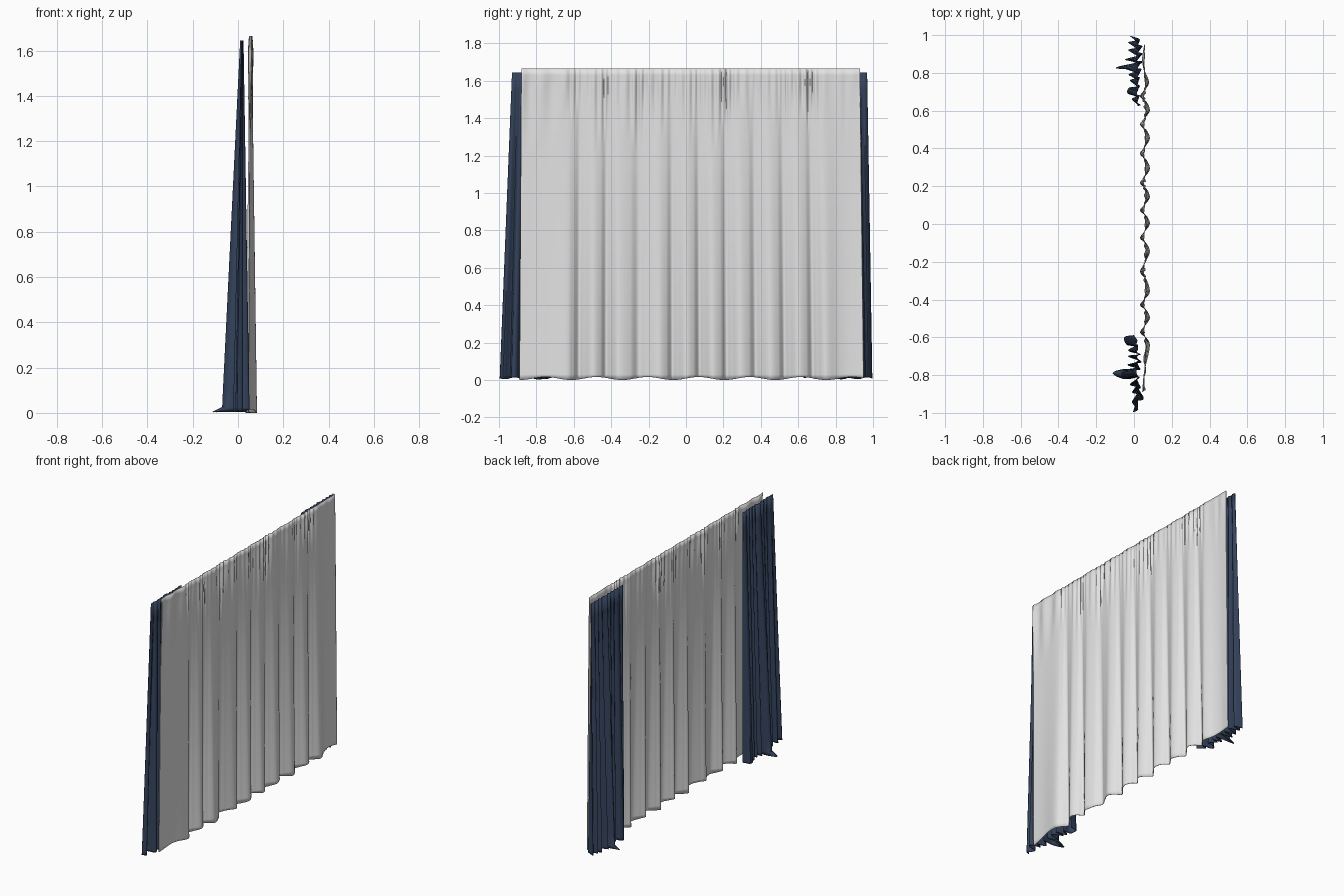
import bpy, math, random
from mathutils import Vector

if "Cube" in bpy.data.objects:
    bpy.data.objects.remove(bpy.data.objects["Cube"])

random.seed(4)


def material(name, rgb):
    m = bpy.data.materials.new(name)
    m.diffuse_color = (*rgb, 1)
    m.use_nodes = True
    m.node_tree.nodes["Principled BSDF"].inputs["Base Color"].default_value = m.diffuse_color
    return m


SHEER = material("sheer_white", (0.76, 0.76, 0.76))
NAVY = material("navy_cloth", (0.034, 0.055, 0.105))


def cloth(name, nu, heights, f, mat, angle):
    """Grid of cloth: f(u, z) gives a point, u runs 0..1 along the rail."""
    verts = [f(i / nu, z) for z in heights for i in range(nu + 1)]
    w = nu + 1
    faces = [(j * w + i, j * w + i + 1, (j + 1) * w + i + 1, (j + 1) * w + i)
             for j in range(len(heights) - 1) for i in range(nu)]
    me = bpy.data.meshes.new(name)
    me.from_pydata(verts, [], faces)
    me.materials.append(mat)
    ob = bpy.data.objects.new(name, me)
    bpy.context.collection.objects.link(ob)
    s = ob.modifiers.new("thickness", 'SOLIDIFY')
    s.thickness = 0.003
    s.offset = 0
    bpy.context.view_layer.objects.active = ob
    ob.select_set(True)
    bpy.ops.object.shade_smooth_by_angle(angle=math.radians(angle))
    ob.select_set(False)
    return ob


def spline(pts, t):
    """Catmull-Rom curve through pts, t in 0..1."""
    n = len(pts) - 1
    k = min(int(t * n), n - 1)
    s = t * n - k
    a, b, c, d = (Vector(pts[max(0, min(n, k + o))]) for o in (-1, 0, 1, 2))
    return 0.5 * (2 * b + (c - a) * s + (2 * a - 5 * b + 4 * c - d) * s * s
                  + (3 * b - a - 3 * c + d) * s ** 3)


# Sheer curtain: wide soft folds at the hem, tight gathers at the rail
TOP = 1.665
crests = [-0.65, -0.50, -0.36, -0.15, 0.0, 0.14, 0.29, 0.45, 0.60, 0.75]
hem = [(0.045, -0.89), (0.055, -0.78)]
for a, b in zip(crests, crests[1:]):
    hem += [(0.082, a), (0.066, a + 0.3 * (b - a)),
            (0.034, (a + b) / 2), (0.052, a + 0.7 * (b - a))]
hem += [(0.078, 0.75), (0.052, 0.82), (0.045, 0.88), (0.056, 0.95)]

gathers = [(random.uniform(38, 60), random.uniform(0, 6.28)) for _ in range(3)]
lengths = [random.uniform(0.15, 0.5) for _ in range(61)]


def sheer(u, z):
    t = max(0, z) / TOP
    p = spline(hem, u)
    y_top = -0.88 + 1.81 * (p.y + 0.89) / 1.84
    depth = 1 - 0.88 * t
    x = 0.056 + (p.x - 0.056) * depth
    y = p.y + (y_top - p.y) * t
    # pinched gathers fading downwards, each with its own length
    g = lengths[int(u * 60)] * (1 - u * 60 % 1) + lengths[min(60, int(u * 60) + 1)] * (u * 60 % 1)
    fade = max(0, 1 - (TOP - z) / g) * min(1, 0.35 + (TOP - z) / 0.12)
    w = sum(math.sin(2 * math.pi * f * u + q) for f, q in gathers) / 3
    x += 0.011 * fade * w
    # slightly uneven hem
    if z <= 0:
        z = 0.008 + 0.008 * math.sin(23 * y)
    return (x, y, z)


sheer_z = [0, 0.03, 0.2, 0.45, 0.7, 0.95] + [1.1 + i * (TOP - 1.1) / 16 for i in range(17)]
cloth("sheer_curtain", 480, sheer_z, sheer, SHEER, 40)


# Drapes: hem outlines as (x, y), drawn up to a narrow gathered band
left_hem = [(0.0, -0.59), (-0.05, -0.60), (-0.035, -0.64), (0.02, -0.64), (-0.03, -0.67),
            (0.035, -0.69), (-0.03, -0.70), (0.04, -0.73), (-0.03, -0.745), (0.035, -0.77),
            (-0.04, -0.77), (-0.07, -0.79), (-0.04, -0.82), (0.03, -0.81), (-0.02, -0.85),
            (0.035, -0.865), (-0.01, -0.89), (0.04, -0.905), (0.045, -0.93), (-0.01, -0.94),
            (0.02, -0.98), (-0.005, -0.995)]
right_hem = [(0.035, 0.63), (-0.01, 0.66), (0.03, 0.68), (-0.03, 0.69), (-0.025, 0.72),
             (0.03, 0.73), (-0.02, 0.76), (0.03, 0.775), (-0.025, 0.79), (0.04, 0.82),
             (-0.06, 0.825), (0.0, 0.85), (0.045, 0.86), (-0.04, 0.87), (0.045, 0.90),
             (-0.03, 0.92), (0.045, 0.94), (-0.03, 0.96), (0.03, 0.975), (-0.02, 0.995)]


def drape(name, outline, y0, y1, flare_y):
    top = 1.645

    def f(u, z):
        t = z / top
        p = spline(outline, u)
        a = 1 - t
        x = 0.02 + (p.x - 0.02) * (0.10 + 0.90 * a)
        y = p.y * a + (y0 + (y1 - y0) * u) * t
        # hem kicks outward where it meets the floor
        if z < 0.02:
            k = math.exp(-((p.y - flare_y) / 0.035) ** 2)
            x += min(0, p.x) * 0.6 * k
            z = 0.004 + 0.01 * (0.5 + 0.5 * math.sin(60 * p.y)) * (1 - k)
        return (x, y, z)

    zs = [0, 0.025, 0.1, 0.35, 0.7, 1.05, 1.35, 1.55, top]
    cloth(name, (len(outline) - 1) * 6, zs, f, NAVY, 35)


drape("left_drape", left_hem, -0.615, -0.93, -0.79)
drape("right_drape", right_hem, 0.625, 0.968, 0.83)
